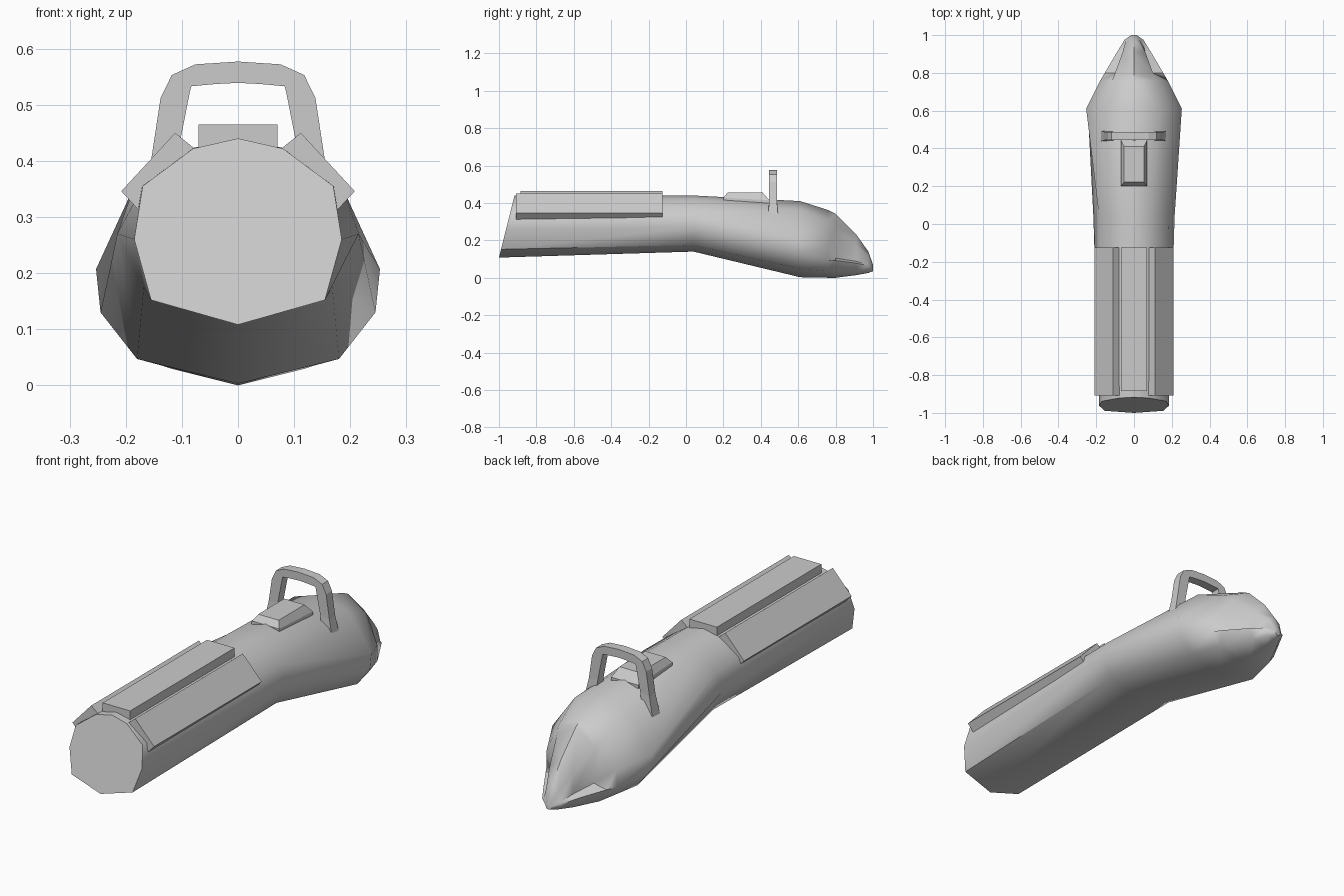
import bpy, bmesh, math
from mathutils import Matrix, Vector

old = bpy.data.objects.get("Cube")
if old:
    bpy.data.objects.remove(old)

GREY = (0.6, 0.6, 0.6, 1)
mat = bpy.data.materials.new("plain grey")
mat.use_nodes = True
mat.diffuse_color = GREY
mat.node_tree.nodes["Principled BSDF"].inputs["Base Color"].default_value = GREY


def finish(name, bm, smooth=None):
    bmesh.ops.recalc_face_normals(bm, faces=bm.faces)
    me = bpy.data.meshes.new(name)
    bm.to_mesh(me)
    bm.free()
    ob = bpy.data.objects.new(name, me)
    bpy.context.collection.objects.link(ob)
    me.materials.append(mat)
    if smooth:
        bpy.ops.object.select_all(action='DESELECT')
        ob.select_set(True)
        bpy.context.view_layer.objects.active = ob
        bpy.ops.object.shade_smooth_by_angle(angle=math.radians(smooth))
    return ob


def loft(name, rings, smooth=None):
    """Skin a list of equal closed rings and cap both ends."""
    bm = bmesh.new()
    loops = [[bm.verts.new(p) for p in ring] for ring in rings]
    n = len(loops[0])
    for a, b in zip(loops, loops[1:]):
        for i in range(n):
            j = (i + 1) % n
            bm.faces.new((a[i], a[j], b[j], b[i]))
    bm.faces.new(loops[0])
    bm.faces.new(loops[-1])
    return finish(name, bm, smooth)


def mirrored(half):
    """Close a half outline that starts and ends on the centre line."""
    return half + [(-x, z) for x, z in half[-2:0:-1]]


# Body: half sections from keel to crown, at each y station
sections = [
    (-1.0, [(0, .108), (.155, .152), (.185, .26), (.17, .355), (.08, .422), (0, .44)]),
    (.04, [(0, .14), (.168, .175), (.215, .27), (.185, .355), (.085, .422), (0, .44)]),
    (.61, [(0, .003), (.18, .047), (.245, .13), (.253, .207), (.14, .365), (0, .41)]),
    (.76, [(0, 0), (.135, .035), (.178, .095), (.178, .17), (.115, .305), (0, .362)]),
    (.80, [(0, 0), (.12, .03), (.155, .092), (.09, .105), (.1, .27), (0, .342)]),
    (.91, [(0, .014), (.065, .03), (.09, .078), (.06, .088), (.06, .175), (0, .232)]),
    (.975, [(0, .026), (.03, .035), (.05, .065), (.042, .07), (.03, .115), (0, .14)]),
    (1.0, [(0, .035), (.01, .038), (.015, .05), (.015, .055), (.01, .065), (0, .07)]),
]
rings = []
for k, (y, half) in enumerate(sections):
    # the blunt end leans back toward its top
    lean = .25 if k == 0 else 0
    rings.append([(x, y + lean * (z - .108), z) for x, z in mirrored(half)])
loft("body", rings, 50)


def prism(name, outline, y0, y1):
    return loft(name, [[(x, y, z) for x, z in outline] for y in (y0, y1)])


# Long armour plates along the top and both shoulders
prism("top_plate", [(-.07, .42), (.07, .42), (.07, .465), (-.07, .465)], -.885, -.125)
for side, s in (("left", 1), ("right", -1)):
    plate = [(.075, .42), (.112, .45), (.208, .346), (.175, .31)]
    prism(side + "_shoulder_plate", [(s * x, z) for x, z in plate], -.908, -.125)

# Tapered block in front of the handle
loft("saddle_block", [
    [(-.07, .2, .4), (.07, .2, .4), (.07, .445, .4), (-.07, .445, .4)],
    [(-.07, .2, .428), (.07, .2, .428), (.07, .445, .415), (-.07, .445, .415)],
    [(-.052, .222, .455), (.052, .222, .455), (.052, .41, .455), (-.052, .41, .455)]])

# Arched handle: outer half outline followed by the inner one
outer = [(.18, .285), (.155, .40), (.138, .512), (.118, .553), (.076, .572), (0, .577)]
inner = [(.128, .285), (.108, .41), (.086, .522), (.083, .533), (.04, .537), (0, .539)]
bm = bmesh.new()
for s in (1, -1):
    for i in range(len(outer) - 1):
        quad = [outer[i], outer[i + 1], inner[i + 1], inner[i]]
        bm.faces.new([bm.verts.new((s * x, .444, z)) for x, z in quad])
bmesh.ops.remove_doubles(bm, verts=bm.verts, dist=.0005)
bmesh.ops.recalc_face_normals(bm, faces=bm.faces)
grown = bmesh.ops.extrude_face_region(bm, geom=bm.faces[:], use_keep_orig=True)
back = [v for v in grown["geom"] if isinstance(v, bmesh.types.BMVert)]
bmesh.ops.translate(bm, verts=back, vec=(0, .043, 0))
# feet flare slightly along the length
for v in bm.verts:
    if v.co.z < .3:
        v.co.y += .008 if v.co.y > .46 else -.008
finish("handle", bm)
